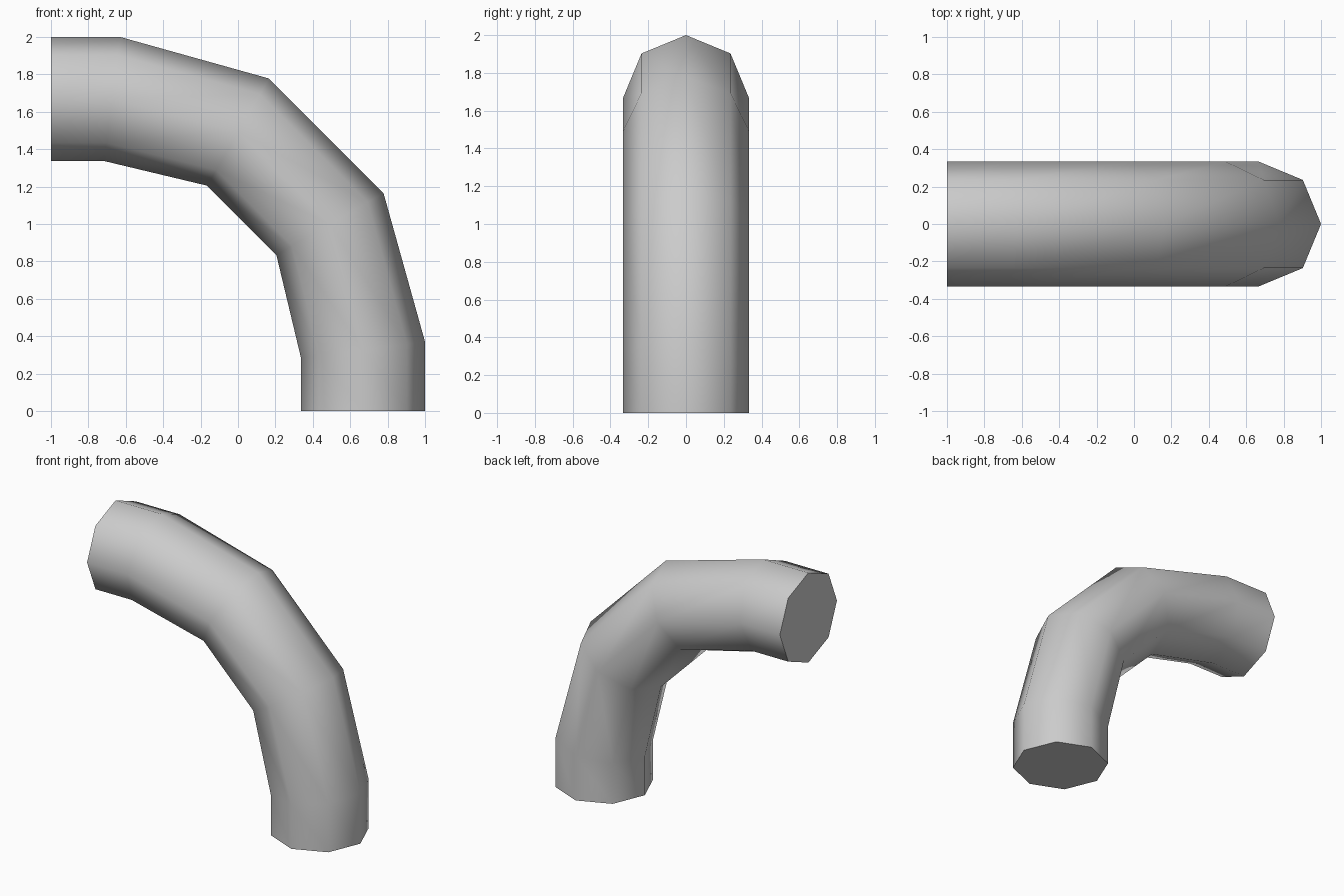
import bpy, bmesh, math
from mathutils import Vector

if "Cube" in bpy.data.objects:
    bpy.data.objects.remove(bpy.data.objects["Cube"])

SIDES = 8
HALF_WIDTH = 0.333

# Outer and inner points of each ring on the upper half of the bend (x, z)
upper = [((-1.0, 2.0), (-1.0, 1.337)),
         ((-0.63, 2.0), (-0.717, 1.337)),
         ((0.165, 1.778), (-0.165, 1.205))]


def mirror(p):
    # Reflect across the diagonal of the bend
    return (p[1] - 1, p[0] + 1)


rings = upper + [(mirror(a), mirror(b)) for a, b in reversed(upper)]

# Bent pipe: octagonal rings bridged along the bend
bm = bmesh.new()
loops = []
for outer, inner in rings:
    o = Vector((outer[0], 0, outer[1]))
    i = Vector((inner[0], 0, inner[1]))
    centre, radius = (o + i) / 2, (o - i) / 2
    loop = []
    for k in range(SIDES):
        a = 2 * math.pi * k / SIDES
        loop.append(bm.verts.new(centre + radius * math.cos(a)
                                 + Vector((0, HALF_WIDTH * math.sin(a), 0))))
    loops.append(loop)
for a, b in zip(loops, loops[1:]):
    for k in range(SIDES):
        n = (k + 1) % SIDES
        bm.faces.new((a[k], a[n], b[n], b[k]))

# Flat end caps
bm.faces.new(loops[0])
bm.faces.new(loops[-1])
bmesh.ops.recalc_face_normals(bm, faces=bm.faces)

mesh = bpy.data.meshes.new("pipe_elbow")
bm.to_mesh(mesh)
bm.free()
pipe = bpy.data.objects.new("pipe_elbow", mesh)
bpy.context.collection.objects.link(pipe)

# Light grey surface
grey = bpy.data.materials.new("light grey")
grey.diffuse_color = (0.6, 0.6, 0.6, 1)
grey.use_nodes = True
grey.node_tree.nodes["Principled BSDF"].inputs["Base Color"].default_value = grey.diffuse_color
mesh.materials.append(grey)

# Smooth round wall, sharp rims
bpy.context.view_layer.objects.active = pipe
pipe.select_set(True)
bpy.ops.object.shade_smooth_by_angle(angle=math.radians(60))
